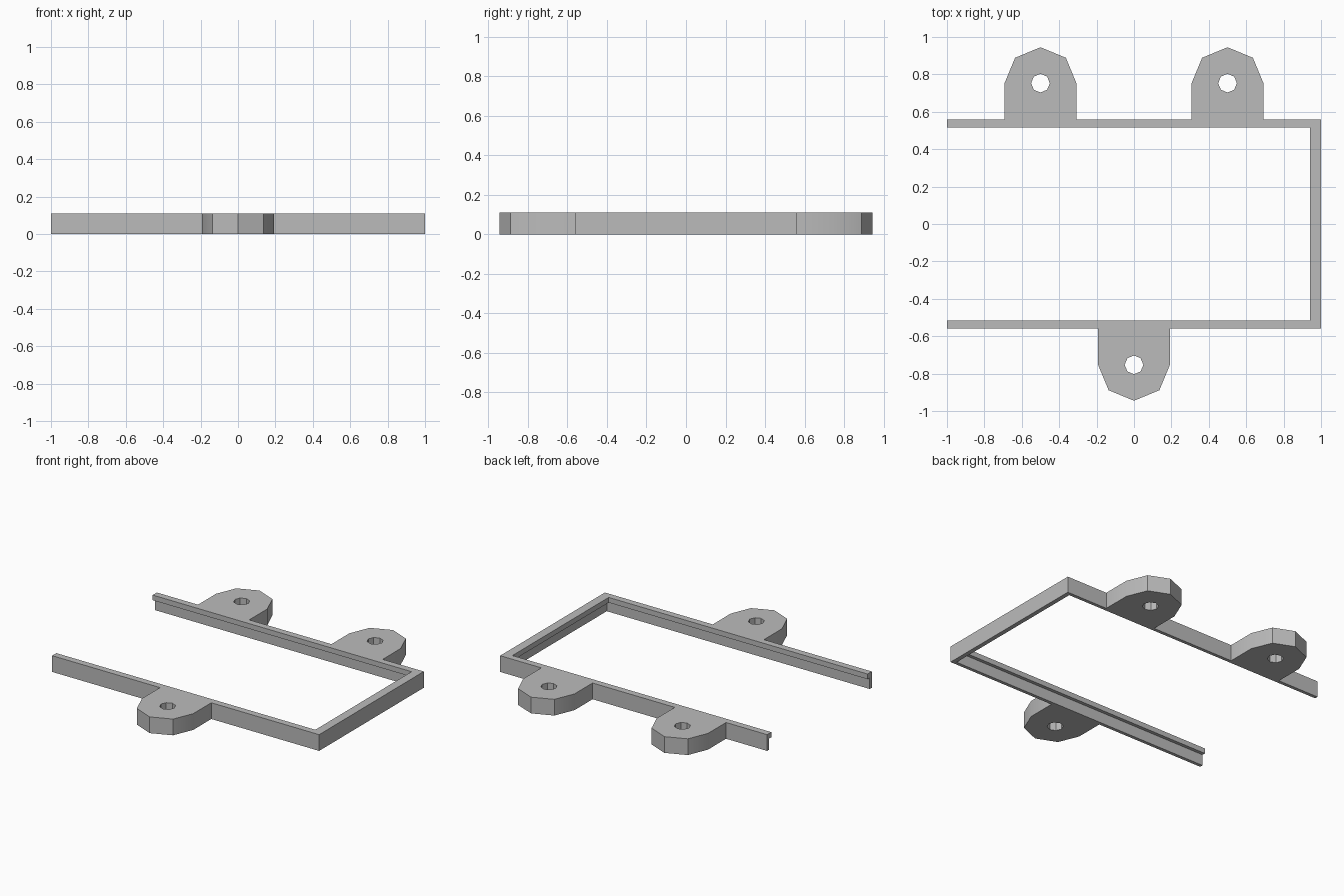
import bpy, bmesh, math

if "Cube" in bpy.data.objects:
    bpy.data.objects.remove(bpy.data.objects["Cube"], do_unlink=True)

HEIGHT = 0.11
LIP_Z = 0.075            # underside of the inner lip
HALF_X, HALF_Y = 1.0, 0.56
RAIL_W, BAR_W = 0.045, 0.06
TAB_R, HOLE_R, TAB_Y = 0.192, 0.05, 0.753

grey = bpy.data.materials.new("plain grey")
grey.use_nodes = True
colour = (0.5, 0.5, 0.5, 1)
grey.diffuse_color = colour
grey.node_tree.nodes["Principled BSDF"].inputs["Base Color"].default_value = colour


def finish(obj):
    obj.data.materials.clear()
    obj.data.materials.append(grey)
    bpy.ops.object.select_all(action='DESELECT')
    obj.select_set(True)
    bpy.context.view_layer.objects.active = obj
    bpy.ops.object.shade_smooth_by_angle(angle=math.radians(30))


def build_frame():
    """Sweep an L-shaped section around the open three-sided frame."""
    section = [(0, 0), (0.5, 0), (0.5, LIP_Z), (1, LIP_Z), (1, HEIGHT), (0, HEIGHT)]
    bm = bmesh.new()
    rings = []
    for end, side in ((0, 1), (1, 1), (1, -1), (0, -1)):
        ring = []
        for inset, z in section:
            x = HALF_X - inset * BAR_W if end else -HALF_X
            ring.append(bm.verts.new((x, side * (HALF_Y - inset * RAIL_W), z)))
        rings.append(ring)
    n = len(section)
    for a, b in zip(rings, rings[1:]):
        for i in range(n):
            j = (i + 1) % n
            bm.faces.new((a[i], a[j], b[j], b[i]))
    bm.faces.new(rings[0])
    bm.faces.new(rings[-1])
    bmesh.ops.recalc_face_normals(bm, faces=bm.faces)
    mesh = bpy.data.meshes.new("open_frame")
    bm.to_mesh(mesh)
    bm.free()
    obj = bpy.data.objects.new("open_frame", mesh)
    bpy.context.collection.objects.link(obj)
    finish(obj)


def arc(radius, steps):
    return [(radius * math.cos(k * math.pi / 4), radius * math.sin(k * math.pi / 4))
            for k in range(steps)]


def build_tab(name, x, side):
    """Half-octagon mounting tab with a screw hole, standing against a rail."""
    root = HALF_Y - TAB_Y
    outline = [(TAB_R, root)] + arc(TAB_R, 5) + [(-TAB_R, root)]
    curve = bpy.data.curves.new(name, 'CURVE')
    curve.dimensions = '2D'
    curve.fill_mode = 'BOTH'
    curve.extrude = HEIGHT / 2
    for points in (outline, arc(HOLE_R, 8)):
        spline = curve.splines.new('POLY')
        spline.points.add(len(points) - 1)
        for p, (px, py) in zip(spline.points, points):
            p.co = (px, py, 0, 1)
        spline.use_cyclic_u = True
    obj = bpy.data.objects.new(name, curve)
    bpy.context.collection.objects.link(obj)
    obj.location = (x, side * TAB_Y, HEIGHT / 2)
    if side < 0:
        obj.rotation_euler.z = math.pi
    bpy.ops.object.select_all(action='DESELECT')
    obj.select_set(True)
    bpy.context.view_layer.objects.active = obj
    bpy.ops.object.convert(target='MESH')
    obj = bpy.context.view_layer.objects.active
    # Weld the caps to the walls
    bm = bmesh.new()
    bm.from_mesh(obj.data)
    bmesh.ops.remove_doubles(bm, verts=bm.verts, dist=0.0005)
    bmesh.ops.recalc_face_normals(bm, faces=bm.faces)
    bm.to_mesh(obj.data)
    bm.free()
    finish(obj)


build_frame()
build_tab("back_right_tab", -0.5, 1)
build_tab("back_left_tab", 0.5, 1)
build_tab("front_tab", 0, -1)
